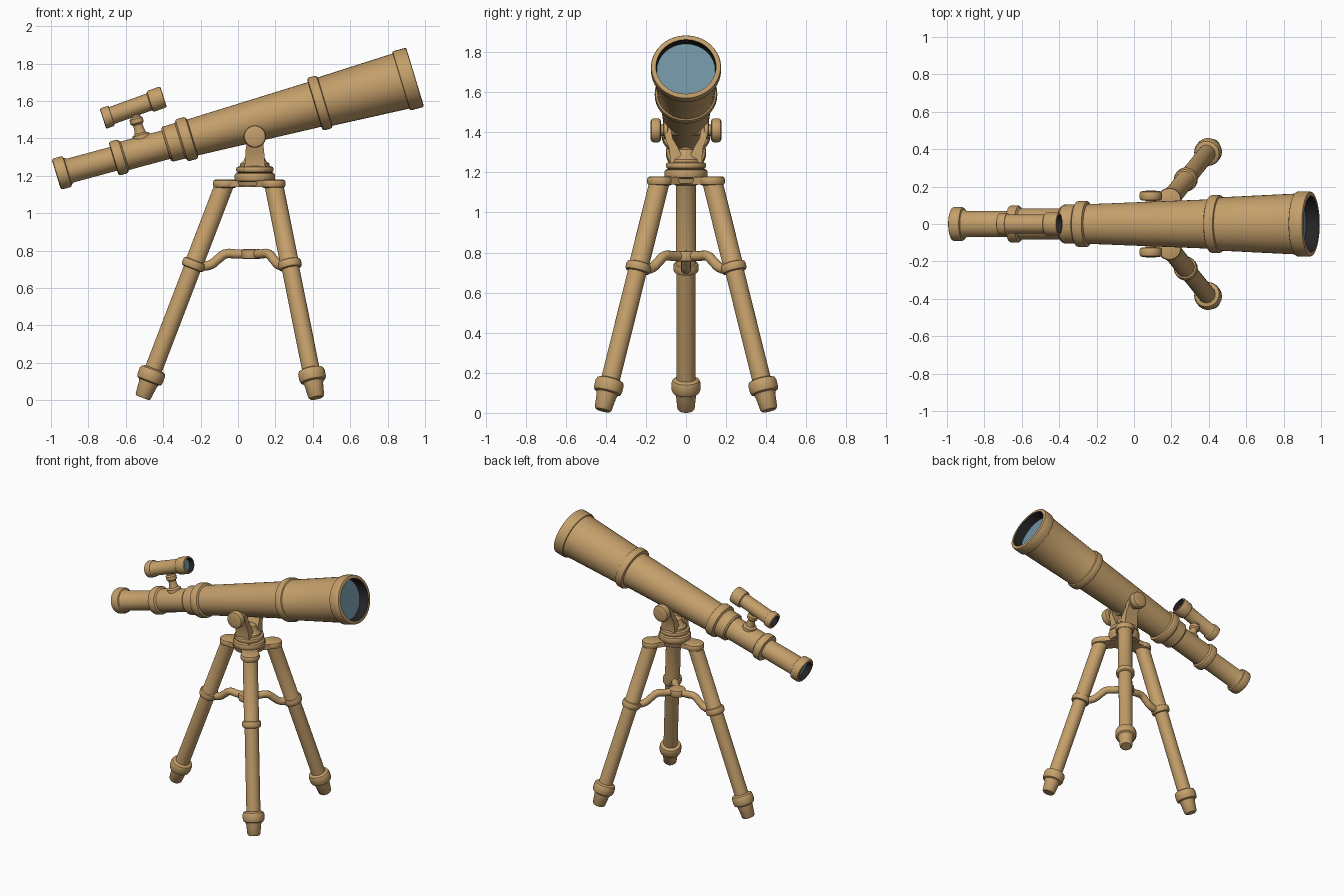
import bpy, bmesh, math
from mathutils import Matrix, Vector

if "Cube" in bpy.data.objects:
    bpy.data.objects.remove(bpy.data.objects["Cube"])


def material(name, rgb):
    m = bpy.data.materials.new(name)
    m.diffuse_color = (*rgb, 1)
    m.use_nodes = True
    m.node_tree.nodes["Principled BSDF"].inputs["Base Color"].default_value = m.diffuse_color
    return m


MATS = [material("tan_brass", (0.55, 0.345, 0.145)),
        material("black_lining", (0.018, 0.018, 0.02)),
        material("blue_glass", (0.16, 0.29, 0.36))]
CX = 0.09  # tripod centre


def finish(name, bm, angle=35):
    bmesh.ops.recalc_face_normals(bm, faces=bm.faces)
    me = bpy.data.meshes.new(name)
    bm.to_mesh(me)
    bm.free()
    for m in MATS:
        me.materials.append(m)
    ob = bpy.data.objects.new(name, me)
    bpy.context.collection.objects.link(ob)
    bpy.ops.object.select_all(action='DESELECT')
    ob.select_set(True)
    bpy.context.view_layer.objects.active = ob
    bpy.ops.object.shade_smooth_by_angle(angle=math.radians(angle))
    return ob


def lathe(name, prof, origin, axis, u, v, mats=None, n=40):
    """Revolve (distance, radius) points about an axis; u and v span the circle."""
    o, a, u, v = map(Vector, (origin, axis, u, v))
    bm = bmesh.new()
    rings = []
    for t, r in prof:
        k = 1 if r == 0 else n
        rings.append([bm.verts.new(o + a * t + r * (u * math.cos(2 * math.pi * i / n)
                      + v * math.sin(2 * math.pi * i / n))) for i in range(k)])
    for s, (p, q) in enumerate(zip(rings, rings[1:])):
        for i in range(n):
            j = (i + 1) % n
            vs = [p[i % len(p)], p[j % len(p)], q[j % len(q)], q[i % len(q)]]
            f = bm.faces.new(list(dict.fromkeys(vs)))
            f.material_index = (mats or {}).get(s, 0)
    return finish(name, bm)


def band(t0, t1, r, b=0.012):
    """Rounded ring section for a profile."""
    return [(t0, r - b), (t0 + b * .3, r - b * .3), (t0 + b, r), (t1 - b, r),
            (t1 - b * .3, r - b * .3), (t1, r - b)]


def vlathe(name, prof, x=CX, y=0):
    return lathe(name, prof, (x, y, 0), (0, 0, 1), (1, 0, 0), (0, 1, 0))


def tube(name, pts, r, squash=1.0):
    """Smooth rod following a few points."""
    cu = bpy.data.curves.new(name, 'CURVE')
    cu.dimensions = '3D'
    cu.bevel_depth = r
    cu.bevel_resolution = 4
    cu.use_fill_caps = True
    sp = cu.splines.new('BEZIER')
    sp.bezier_points.add(len(pts) - 1)
    for bp, p in zip(sp.bezier_points, pts):
        bp.co = p
        bp.handle_left_type = bp.handle_right_type = 'AUTO'
    cu.resolution_u = 8
    ob = bpy.data.objects.new(name, cu)
    bpy.context.collection.objects.link(ob)
    cu.materials.append(MATS[0])
    return ob


def scope(name, prof, origin, slope, v):
    """Lathe with recessed glass and dark lining at both ends."""
    k = len(prof)
    return lathe(name, prof, origin, (1, 0, slope), (0, 1, 0), v,
                 {0: 2, 1: 1, k - 3: 1, k - 2: 2})


# Main telescope tube
V = (-0.274, 0, 0.904)
O = (0, 0, 1.471)
prof = [(-.935, 0), (-.935, .066), (-.97, .07)] + band(-.972, -.91, .091)
prof += [(-.895, .07), (-.665, .07)] + band(-.665, -.61, .1)
prof += [(-.605, .084), (-.385, .084)] + [(-.385, .094), (-.375, .103), (-.31, .105)]
prof += band(-.305, -.245, .124) + [(-.243, .106), (.41, .132)]
prof += band(.41, .465, .156) + [(.467, .143), (.875, .163)]
prof += band(.872, .947, .175, .008) + [(.947, .15), (.88, .146), (.88, 0)]
scope("telescope_tube", prof, O, .2705, V)

# Finder scope and its post
fp = [(-.70, 0), (-.70, .042), (-.722, .044)] + band(-.722, -.675, .06, .008)
fp += [(-.672, .05), (-.475, .05)] + band(-.472, -.398, .062, .008)
fp += [(-.398, .05), (-.43, .048), (-.43, 0)]
scope("finder_scope", fp, (0, 0, 1.768), .364, (-.29, 0, .9))
lathe("finder_post", [(.05, 0), (.05, .05), (.09, .045), (.1, .03), (.125, .025), (.15, .025),
                      (.16, .035), (.185, .035), (.195, .026), (.23, .026), (.23, 0)],
      (-.495, 0, 1.338), V, (1, 0, .27), (0, 1, 0))

# Pivot axle with a knob on each side
kp = [(0, 0), (0, .026), (.09, .026)] + band(.09, .112, .045, .006) + [(.112, .028), (.125, .028)]
kp += band(.125, .176, .06, .014) + [(.178, .025), (.178, 0)]
for s, side in ((-1, "left"), (1, "right")):
    lathe("pivot_knob_" + side, kp, (CX, 0, 1.41), (0, s, 0), (1, 0, 0), (0, 0, 1))
    # Yoke arm holding the axle
    bm = bmesh.new()
    prev = None
    path = [(.045, 1.22, .06, .035), (.05, 1.28, .052, .03), (.065, 1.33, .05, .022),
            (.085, 1.37, .045, .018), (.09, 1.41, .04, .016), (.09, 1.435, .028, .016)]
    for y, z, hx, hy in path:
        ring = [bm.verts.new((CX + a * hx, s * (y + b * hy), z))
                for a, b in ((-1, -1), (1, -1), (1, 1), (-1, 1))]
        if prev:
            for i in range(4):
                bm.faces.new((prev[i], prev[(i + 1) % 4], ring[(i + 1) % 4], ring[i]))
        else:
            bm.faces.new(ring)
        prev = ring
    bm.faces.new(prev)
    finish("yoke_arm_" + side, bm)

# Turned tripod head
vlathe("tripod_head", [(1.145, 0), (1.145, .1), (1.17, .108)] + band(1.17, 1.215, .108)
       + [(1.217, .1)] + band(1.218, 1.25, .1) + [(1.252, .08), (1.265, .078), (1.28, .06),
                                                  (1.315, .045), (1.33, 0)])

# Legs with collar, foot, top cap and spreader arm
hub = Vector((.07, 0, .782))
for name, top, foot in (("rear_leg", (-.07, 0), (-.51, 0)),
                        ("left_leg", (.19, -.13), (.42, -.415)),
                        ("right_leg", (.19, .13), (.42, .415))):
    z0, z1 = .013, 1.16
    a = Vector((top[0] - foot[0], top[1] - foot[1], z1 - z0))
    d = a.normalized()
    u = d.orthogonal().normalized()
    w = d.cross(u)
    a /= a.z
    lp = [(0, 0), (0, .036), (.008, .043), (.07, .05), (.085, .055)] + band(.085, .155, .072, .018)
    lp += [(.157, .047), (.69, .047)] + band(.69, .735, .063) + [(.737, .05), (1.147, .05), (1.147, 0)]
    lathe(name, lp, (*foot, z0), a, u, w)
    vlathe(name + "_cap", [(1.135, 0)] + band(1.135, 1.18, .064, .014) + [(1.18, 0)], *top)

    # Flat tab from head to cap
    t, c = Vector((*top, 1.158)), Vector((CX, 0, 1.158))
    bm = bmesh.new()
    dirv = t - c
    M = (Matrix.Translation((t + c) / 2) @ Matrix.Rotation(math.atan2(dirv.y, dirv.x), 4, 'Z')
         @ Matrix.Diagonal((dirv.length, .11, .036, 1)))
    bmesh.ops.create_cube(bm, size=1, matrix=M)
    finish(name + "_tab", bm)

    # Curved spreader arm
    p = Vector((*foot, z0)) + a * .705
    pt = lambda f, z: (p.x + (hub.x - p.x) * f, p.y + (hub.y - p.y) * f, z)
    tube(name + "_spreader", [pt(.08, .715), pt(.3, .725), pt(.43, .755), pt(.55, .782),
                              pt(.75, .782), tuple(hub)], .025)

# Spreader hub
vlathe("spreader_hub", [(.755, 0)] + band(.755, .808, .055) + [(.808, 0)], hub.x)
